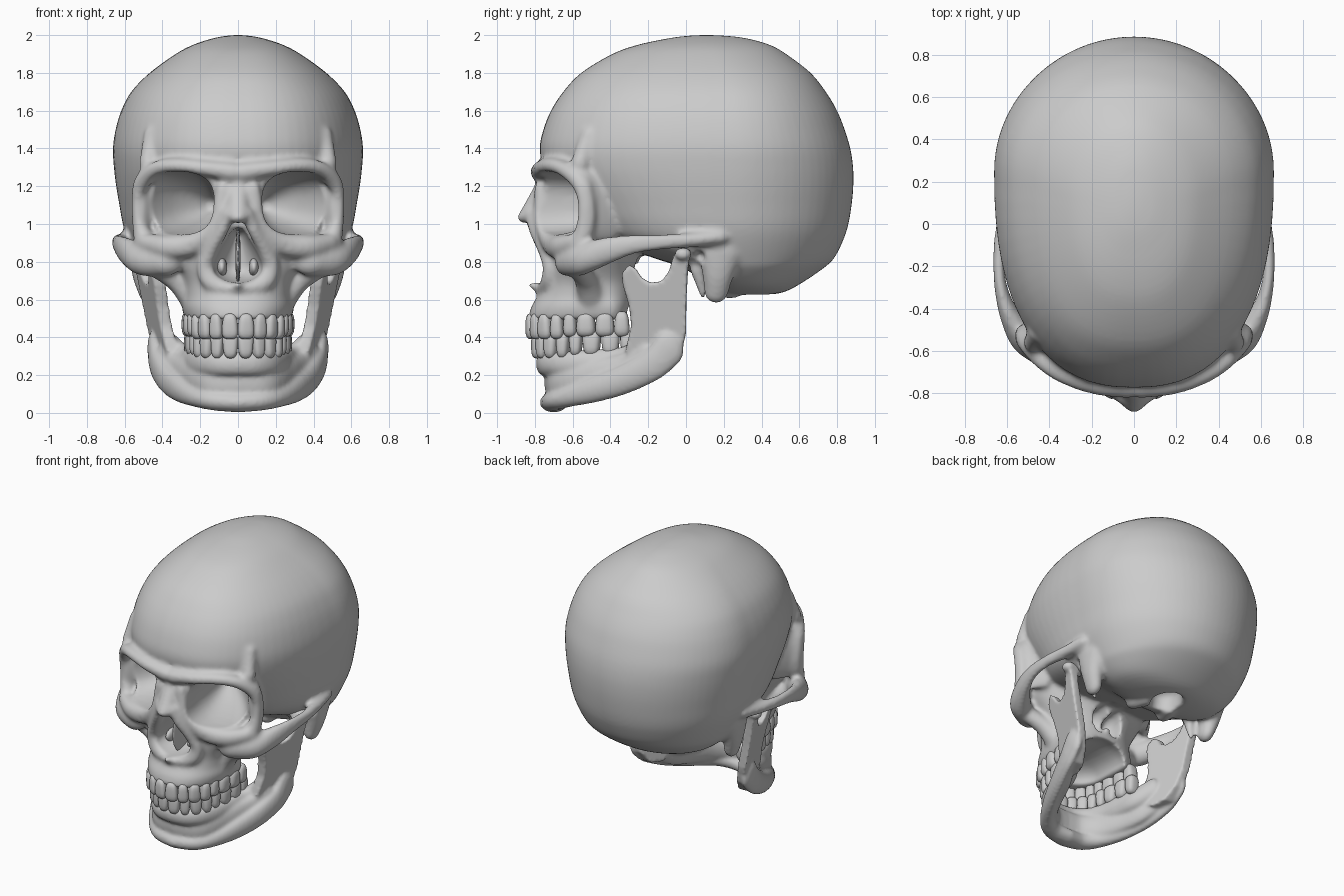
import bpy, bmesh, math


def spline(rows, n=6):
    # Catmull-Rom interpolation of rows of numbers
    out = []
    for i in range(len(rows) - 1):
        a, b = rows[max(i - 1, 0)], rows[i]
        c, d = rows[i + 1], rows[min(i + 2, len(rows) - 1)]
        for k in range(n):
            t = k / n
            out.append([0.5 * (2*q + (r - p)*t + (2*p - 5*q + 4*r - s)*t*t + (3*q - p - 3*r + s)*t**3)
                        for p, q, r, s in zip(a, b, c, d)])
    return out + [list(rows[-1])]


def blob(bm, c, r, p=2, rot=0, taper=0):
    # ellipsoid, boxier as p grows
    ca, sa = math.cos(rot), math.sin(rot)
    for v in bmesh.ops.create_icosphere(bm, subdivisions=3, radius=1)["verts"]:
        k = sum(abs(q)**p for q in v.co)**(-1 / p)
        x, y, z = (v.co[i] * k * r[i] for i in range(3))
        x *= 1 - taper * z / r[2]
        v.co = (c[0] + x*ca - y*sa, c[1] + x*sa + y*ca, c[2] + z)


def strand(bm, pts, p=2):
    # chain of ellipsoids (x, y, z, rx, ry, rz), mirrored across x = 0
    for q in spline(pts):
        blob(bm, q[:3], q[3:], p)
        if any(abs(w[0]) > 1e-6 for w in pts):
            blob(bm, (-q[0], q[1], q[2]), q[3:], p)


def loft(bm, rows, p=2.4, n=72):
    # stacked egg-shaped rings: z, front y, back y, half width, y of widest point
    rings = []
    for z, yf, yb, w, yc in spline(rows, 4):
        ring = []
        for i in range(n):
            c, s = math.cos(2*math.pi*i/n), math.sin(2*math.pi*i/n)
            e = 1 if s > 0 else 2 / p
            x = math.copysign(abs(c)**e, c) * w
            y = yc + (yb - yc) * s if s > 0 else yc - (yc - yf) * abs(s)**e
            ring.append(bm.verts.new((x, y, z)))
        rings.append(ring)
    for a, b in zip(rings, rings[1:]):
        for i in range(n):
            j = (i + 1) % n
            bm.faces.new((a[i], a[j], b[j], b[i]))
    bm.faces.new(rings[0][::-1])
    bm.faces.new(rings[-1])


def make(name, bm):
    bmesh.ops.recalc_face_normals(bm, faces=bm.faces[:])
    me = bpy.data.meshes.new(name)
    bm.to_mesh(me)
    bm.free()
    me.shade_smooth()
    ob = bpy.data.objects.new(name, me)
    bpy.context.collection.objects.link(ob)
    return ob


def fuse(ob, size, smooth=0, cutter=None):
    # melt overlapping parts together, carve, smooth, and freeze the result
    def remesh(s):
        m = ob.modifiers.new("fuse", 'REMESH')
        m.mode, m.voxel_size, m.use_smooth_shade = 'VOXEL', s, True
    if cutter:
        remesh(0.015)
        b = ob.modifiers.new("carve", 'BOOLEAN')
        b.operation, b.solver, b.object = 'DIFFERENCE', 'EXACT', cutter
    remesh(size)
    if smooth:
        s = ob.modifiers.new("smooth", 'SMOOTH')
        s.factor, s.iterations = 0.5, smooth
    dg = bpy.context.evaluated_depsgraph_get()
    me = bpy.data.meshes.new_from_object(ob.evaluated_get(dg))
    ob.modifiers.clear()
    ob.data = me
    me.shade_smooth()


# braincase
bm = bmesh.new()
loft(bm, [
    (.625, .25, .44, .13, .35), (.64, .17, .52, .26, .33), (.68, .10, .60, .40, .3),
    (.76, .0, .72, .50, .27), (.82, -.17, .785, .54, .25), (.92, -.45, .835, .585, .25),
    (1.0, -.55, .86, .61, .25), (1.1, -.63, .877, .628, .25), (1.2, -.70, .886, .645, .25),
    (1.3, -.755, .885, .657, .25), (1.4, -.775, .87, .662, .25), (1.5, -.755, .84, .648, .24),
    (1.6, -.715, .80, .618, .23), (1.7, -.65, .74, .565, .22), (1.8, -.555, .66, .468, .2),
    (1.9, -.39, .53, .33, .15), (1.95, -.25, .44, .235, .12), (1.985, -.08, .31, .125, .11),
    (1.997, .02, .2, .055, .11), (2.0, .09, .13, .02, .11)])
# middle of the face and upper jaw
loft(bm, [
    (.495, -.835, -.29, .28, -.40), (.56, -.82, -.28, .298, -.40), (.62, -.785, -.27, .29, -.42),
    (.70, -.755, -.26, .30, -.45), (.80, -.735, -.25, .36, -.48), (.90, -.735, -.22, .42, -.5),
    (1.0, -.74, -.2, .44, -.48), (1.15, -.745, -.2, .45, -.45), (1.27, -.76, -.2, .45, -.42)])
# brow ridge running down the outer eye rim
strand(bm, [(.03, -.775, 1.275, .06, .05, .05), (.17, -.765, 1.295, .07, .045, .042),
            (.32, -.71, 1.31, .06, .05, .042), (.43, -.64, 1.29, .05, .05, .042),
            (.51, -.56, 1.22, .04, .05, .05), (.535, -.53, 1.12, .03, .045, .06),
            (.525, -.53, 1.0, .035, .05, .06), (.49, -.56, .9, .06, .05, .06)])
# lower and inner eye rim
strand(bm, [(.48, -.59, .90, .05, .05, .05), (.38, -.665, .88, .06, .05, .06),
            (.27, -.705, .885, .06, .045, .06), (.18, -.735, .93, .05, .045, .05),
            (.11, -.765, 1.03, .04, .04, .05), (.08, -.765, 1.18, .04, .04, .05)])
# outer eye socket wall and temple line
strand(bm, [(.51, -.53, 1.09, .035, .04, .19), (.42, -.40, 1.09, .05, .06, .19)])
strand(bm, [(.475, -.56, 1.32, .05, .05, .05), (.45, -.51, 1.47, .05, .05, .05)])
# cheekbone and arch back to the ear
strand(bm, [(.38, -.635, .80, .09, .06, .075), (.50, -.56, .81, .08, .06, .085),
            (.59, -.43, .855, .045, .06, .075), (.632, -.29, .89, .03, .05, .055),
            (.637, -.13, .905, .03, .05, .043), (.605, .03, .915, .045, .05, .04),
            (.575, .17, .93, .05, .06, .04)])
# buttress from cheekbone to upper jaw
strand(bm, [(.43, -.57, .77, .06, .05, .055), (.33, -.53, .70, .05, .06, .06),
            (.265, -.5, .6, .04, .07, .06)])
# nasal bones, opening rim and spine
strand(bm, [(0, -.76, 1.2, .06, .035, .05), (0, -.805, 1.11, .055, .04, .05),
            (0, -.85, 1.035, .052, .044, .032)])
strand(bm, [(.05, -.815, 1.05, .035, .04, .04), (.09, -.79, .96, .035, .04, .04),
            (.145, -.745, .86, .04, .04, .04), (.175, -.72, .77, .045, .04, .05),
            (.12, -.735, .68, .06, .04, .04), (0, -.765, .655, .04, .04, .03)])
strand(bm, [(0, -.75, .665, .035, .05, .03), (0, -.81, .675, .022, .03, .018)])
# bone behind the ear, styloid spike, condyles of the skull base
strand(bm, [(.52, .18, .86, .06, .12, .1), (.50, .17, .74, .06, .085, .08),
            (.48, .16, .64, .045, .065, .06)])
strand(bm, [(.42, .06, .76, .04, .04, .04), (.41, .09, .62, .018, .018, .02)])
strand(bm, [(.13, .16, .66, .05, .07, .05), (.10, .24, .64, .04, .06, .035)])
skull = make("skull", bm)

# hollows: eye sockets, nose, palate, throat side, ear canals, spinal opening, cheek openings
bm = bmesh.new()
strand(bm, [(.33, -.85, 1.11, .195, .1, .168), (.315, -.66, 1.11, .195, .12, .165),
            (.24, -.48, 1.11, .13, .1, .12), (.15, -.32, 1.10, .04, .04, .04)], 2.7)
strand(bm, [(0, -.78, .94, .045, .22, .045), (0, -.78, .85, .10, .22, .06),
            (0, -.78, .772, .138, .22, .085)])
strand(bm, [(0, -.56, .50, .18, .18, .11), (0, -.36, .50, .19, .2, .12)])
strand(bm, [(.06, -.22, .74, .06, .13, .1), (.06, -.3, .74, .055, .1, .09)])
strand(bm, [(.62, .075, .825, .08, .035, .04), (.52, .07, .825, .04, .03, .035)])
strand(bm, [(0, .33, .60, .10, .13, .06), (0, .33, .70, .09, .11, .06)])
strand(bm, [(.26, -.77, .88, .022, .04, .018), (.26, -.71, .89, .015, .04, .012)])
cutter = make("hollows", bm)
cutter.hide_render = True
fuse(cutter, 0.015)
fuse(skull, 0.012, 6, cutter)
bpy.data.objects.remove(cutter)

# plates inside the nose
bm = bmesh.new()
blob(bm, (0, -.63, .83), (.014, .12, .16))
for sx in (-1, 1):
    blob(bm, (sx * .085, -.60, .77), (.028, .1, .05))
make("nasal_plates", bm)

# lower jaw: lower border, middle, tooth-bearing ridge
bm = bmesh.new()
strand(bm, [(0, -.70, .055, .08, .075, .053), (.12, -.69, .065, .07, .06, .053),
            (.22, -.62, .085, .05, .05, .055), (.31, -.48, .125, .042, .06, .07),
            (.38, -.32, .18, .042, .06, .08), (.43, -.17, .26, .038, .07, .09),
            (.445, -.09, .34, .035, .08, .1)])
strand(bm, [(0, -.705, .16, .06, .045, .1), (.12, -.685, .16, .06, .045, .1),
            (.20, -.61, .17, .05, .05, .1), (.27, -.47, .19, .045, .06, .1),
            (.33, -.32, .22, .045, .06, .1), (.39, -.2, .29, .04, .06, .1)])
strand(bm, [(0, -.75, .26, .05, .045, .065), (.09, -.735, .26, .05, .045, .065),
            (.165, -.68, .26, .045, .045, .065), (.215, -.58, .26, .045, .05, .07),
            (.245, -.45, .265, .05, .05, .075), (.28, -.32, .28, .05, .05, .075),
            (.35, -.23, .34, .045, .06, .08)])
# upright branches with the notch between the two tips
outline = [(-.32, .33), (-.29, .46), (-.30, .56), (-.335, .68), (-.34, .74), (-.30, .785),
           (-.262, .76), (-.235, .715), (-.19, .69), (-.13, .695), (-.09, .75), (-.07, .82),
           (-.03, .86), (.02, .85), (.012, .77), (.002, .6), (0, .42), (-.03, .30),
           (-.10, .21), (-.2, .19), (-.3, .25)]
for sx in (-1, 1):
    sides = [[bm.verts.new((sx * (.44 + .2*(z - .4) + .25*y + t), y, z)) for y, z in outline]
             for t in (-.033, .033)]
    bm.faces.new(sides[0])
    bm.faces.new(sides[1][::-1])
    for i in range(len(outline)):
        j = (i + 1) % len(outline)
        bm.faces.new((sides[0][i], sides[1][i], sides[1][j], sides[0][j]))
strand(bm, [(.47, -.02, .835, .04, .04, .035), (.55, -.015, .84, .04, .045, .035)])
fuse(make("lower_jaw", bm), 0.011, 6)

# teeth placed along the dental arch
arch = spline([(0, -.825), (.09, -.805), (.165, -.75), (.21, -.67), (.235, -.57),
               (.25, -.46), (.255, -.28)], 20)
widths = [.085, .07, .078, .07, .07, .1, .1, .08]
depths = [.03, .03, .036, .042, .042, .047, .047, .042]


def on_arch(dist):
    for a, b in zip(arch, arch[1:]):
        step = math.dist(a, b)
        if dist <= step:
            break
        dist -= step
    f = dist / step
    return (a[0] + (b[0]-a[0])*f, a[1] + (b[1]-a[1])*f, math.atan2(b[1]-a[1], b[0]-a[0]))


for name, up, scale, shift in (("upper_teeth", 1, 1, 0), ("lower_teeth", -1, .95, .03)):
    bm = bmesh.new()
    run = 0
    for i, (w, d) in enumerate(zip(widths, depths)):
        w *= scale
        x, y, ang = on_arch((run + w / 2) / scale)
        run += w
        lift = .012 if i > 3 else 0
        z = .458 + lift if up > 0 else .357 + lift
        for sx in (-1, 1):
            blob(bm, (sx * x * scale, y + shift, z), (w * .49, d, .068), 3.2, sx * ang, up * .14)
    make(name, bm)
